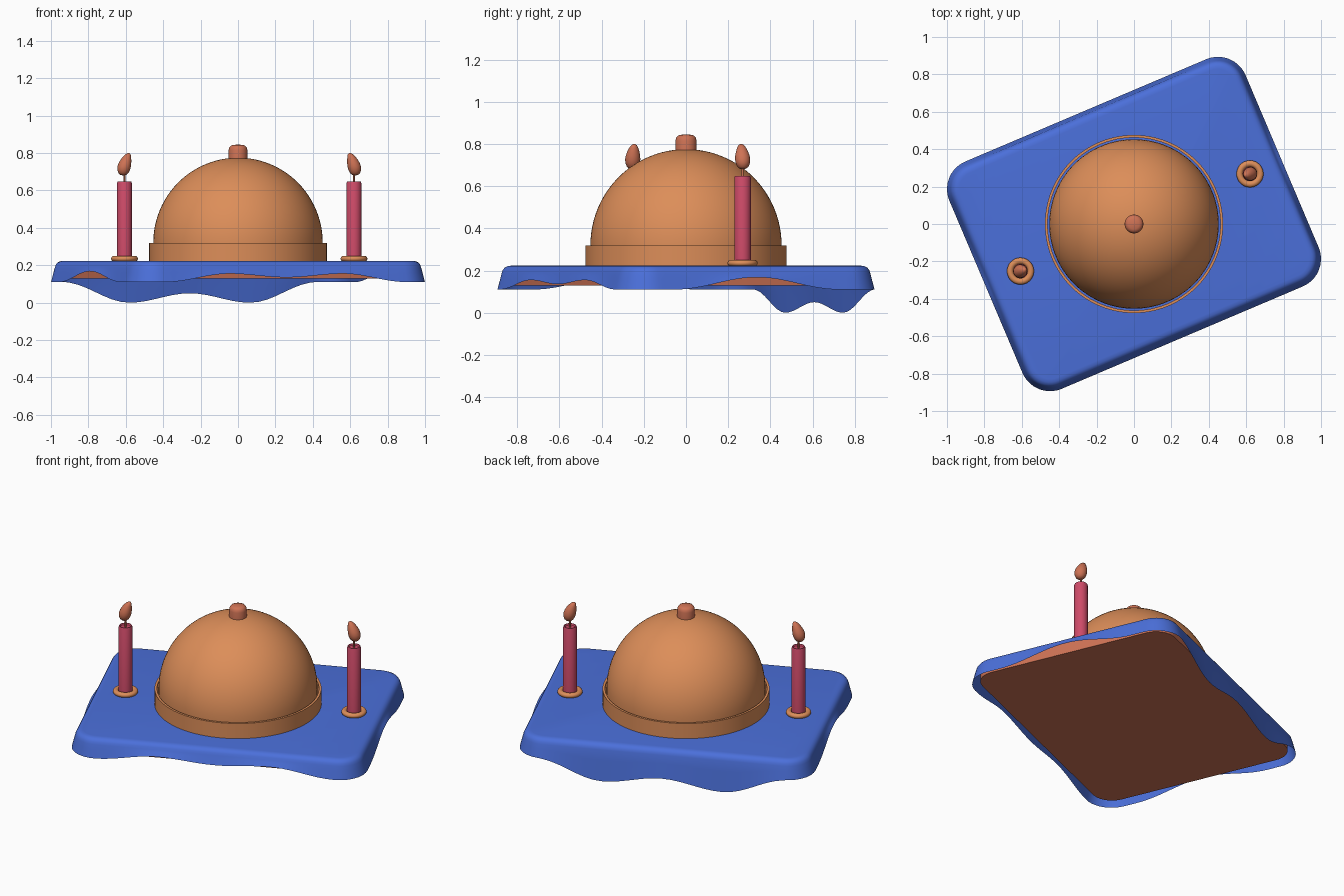
import bpy
from math import sin, cos, pi, radians

if "Cube" in bpy.data.objects:
    bpy.data.objects.remove(bpy.data.objects["Cube"])

TILT = radians(23)          # the whole table is turned about z


def material(name, rgb):
    m = bpy.data.materials.new(name)
    m.diffuse_color = (*rgb, 1)
    m.use_nodes = True
    m.node_tree.nodes["Principled BSDF"].inputs["Base Color"].default_value = m.diffuse_color
    return m


BLUE = material("cloth_blue", (0.07, 0.16, 0.70))
COPPER = material("copper", (0.72, 0.27, 0.10))
SALMON = material("salmon", (0.62, 0.17, 0.09))
RED = material("wax_red", (0.62, 0.07, 0.14))


def make(name, verts, faces, mat, angle=40):
    me = bpy.data.meshes.new(name)
    me.from_pydata(verts, [], faces)
    me.materials.append(mat)
    ob = bpy.data.objects.new(name, me)
    bpy.context.collection.objects.link(ob)
    bpy.ops.object.select_all(action='DESELECT')
    ob.select_set(True)
    bpy.context.view_layer.objects.active = ob
    bpy.ops.object.mode_set(mode='EDIT')
    bpy.ops.mesh.select_all(action='SELECT')
    bpy.ops.mesh.normals_make_consistent(inside=False)
    bpy.ops.object.mode_set(mode='OBJECT')
    bpy.ops.object.shade_smooth_by_angle(angle=radians(angle))
    return ob


def loft(name, rings, mat, cap_first=True, cap_last=True, closed=False):
    """Skin equal-length rings of points."""
    n = len(rings[0])
    verts = [p for r in rings for p in r]
    k = len(rings)
    faces = []
    for i in range(k if closed else k - 1):
        a, b = i * n, ((i + 1) % k) * n
        faces += [(a + j, a + (j + 1) % n, b + (j + 1) % n, b + j) for j in range(n)]
    if cap_first and not closed:
        faces.append(tuple(range(n)))
    if cap_last and not closed:
        faces.append(tuple(range((k - 1) * n, k * n)))
    return make(name, verts, faces, mat)


def lathe(name, profile, mat, at=(0, 0), n=48, closed=False, shift=lambda z: (0, 0)):
    rings = []
    for r, z in profile:
        dx, dy = shift(z)
        rings.append([(at[0] + dx + r * cos(2 * pi * j / n),
                       at[1] + dy + r * sin(2 * pi * j / n), z) for j in range(n)])
    return loft(name, rings, mat, closed=closed)


def outline(a, b, r, side=28, corner=10):
    """Rounded rectangle in table coordinates: list of (point, outward normal)."""
    pts = []
    corners = [(1, -1, -90), (1, 1, 0), (-1, 1, 90), (-1, -1, 180)]
    for i, (sx, sy, start) in enumerate(corners):
        cx, cy = sx * (a - r), sy * (b - r)
        for k in range(corner + 1):
            t = radians(start + 90 * k / corner)
            pts.append(((cx + r * cos(t), cy + r * sin(t)), (cos(t), sin(t))))
        nx, ny, _ = corners[(i + 1) % 4]
        (px, py), nrm = pts[-1]
        ex, ey = nx * (a - r) + r * nrm[0], ny * (b - r) + r * nrm[1]
        for k in range(1, side):
            f = k / side
            pts.append(((px + (ex - px) * f, py + (ey - py) * f), nrm))
    return pts


def turned(x, y, z):
    return (x * cos(TILT) - y * sin(TILT), x * sin(TILT) + y * cos(TILT), z)


def ease(keys, t):
    """Smooth interpolation through (position, height) keys."""
    if t <= keys[0][0]:
        return keys[0][1]
    for (t0, z0), (t1, z1) in zip(keys, keys[1:]):
        if t <= t1:
            f = (t - t0) / (t1 - t0)
            return z0 + (z1 - z0) * (1 - cos(pi * f)) / 2
    return keys[-1][1]


def hem(p, nrm):
    if nrm[1] > 0.99:       # back: two deep drapes
        return ease([(0, 0.05), (0.35, 0.0), (0.74, 0.11)], abs(p[0]))
    if nrm[1] < -0.99:      # front: two shallow arches
        return ease([(0, 0.135), (0.33, 0.155), (0.70, 0.11)], abs(p[0]))
    if abs(nrm[0]) > 0.99:  # ends: one arch each
        return ease([(0, 0.168), (0.42, 0.11)], abs(p[1]))
    return 0.11


# Tablecloth: flat top, rounded edge, flared wavy hem
edge = outline(0.86, 0.66, 0.16)
rings = []
for inset, z in [(0.065, 0.223), (0.048, 0.221), (0.034, 0.214), (0.025, 0.202), (0.020, 0.188)]:
    rings.append([turned(p[0] - n[0] * inset, p[1] - n[1] * inset, z) for p, n in edge])
for f in (0.35, 0.7, 1.0):
    rings.append([turned(p[0] - n[0] * 0.02 * (1 - f), p[1] - n[1] * 0.02 * (1 - f),
                         0.188 + (hem(p, n) - 0.188) * f) for p, n in edge])
loft("tablecloth", rings, BLUE, cap_last=False)

# Table slab under the cloth
slab = outline(0.815, 0.615, 0.12, side=2)
loft("table_slab", [[turned(*p, z) for p, n in slab] for z in (0.13, 0.212)], SALMON)

# Dome cover, its base ring and knob
dome = [(0.453, 0.223)] + [(0.453 * cos(t), 0.32 + 0.455 * sin(t))
                           for t in (pi / 2 * k / 24 for k in range(24))] + [(0.004, 0.775)]
lathe("dome_cover", dome, COPPER, n=96)
lathe("dome_base_ring", [(0.476, 0.22), (0.476, 0.318), (0.462, 0.318), (0.462, 0.22)],
      COPPER, n=96, closed=True)
lathe("dome_knob", [(0.05, 0.76), (0.05, 0.815), (0.047, 0.829), (0.04, 0.838),
                    (0.028, 0.843), (0.002, 0.845)], SALMON)

# Candles: holder ring, wax, wick and bent flame, second one turned half round
for name, x, y, s in (("right", 0.62, 0.268, -1), ("left", -0.607, -0.252, 1)):
    at = (x, y)
    lathe(name + "_candle_holder",
          [(0.055 + 0.017 * cos(t), 0.235 + 0.015 * sin(t))
           for t in (2 * pi * k / 12 for k in range(12))], COPPER, at, closed=True)
    lathe(name + "_candle", [(0.039, 0.222), (0.039, 0.64), (0.036, 0.648), (0.031, 0.648),
                             (0.027, 0.64), (0.002, 0.638)], RED, at, n=32)
    lathe(name + "_wick", [(0.005, 0.635), (0.005, 0.69)], SALMON, at, n=12)

    def bend(z, s=s):
        f = (z - 0.68) / 0.12
        d = s * (0.028 * f * f - 0.006)
        return (d, d * 0.3)
    lathe(name + "_flame", [(0.002, 0.68), (0.016, 0.683), (0.027, 0.693), (0.034, 0.710),
                            (0.036, 0.727), (0.034, 0.745), (0.029, 0.763), (0.022, 0.780),
                            (0.014, 0.793), (0.006, 0.799), (0.001, 0.80)],
          SALMON, at, n=24, shift=bend)
